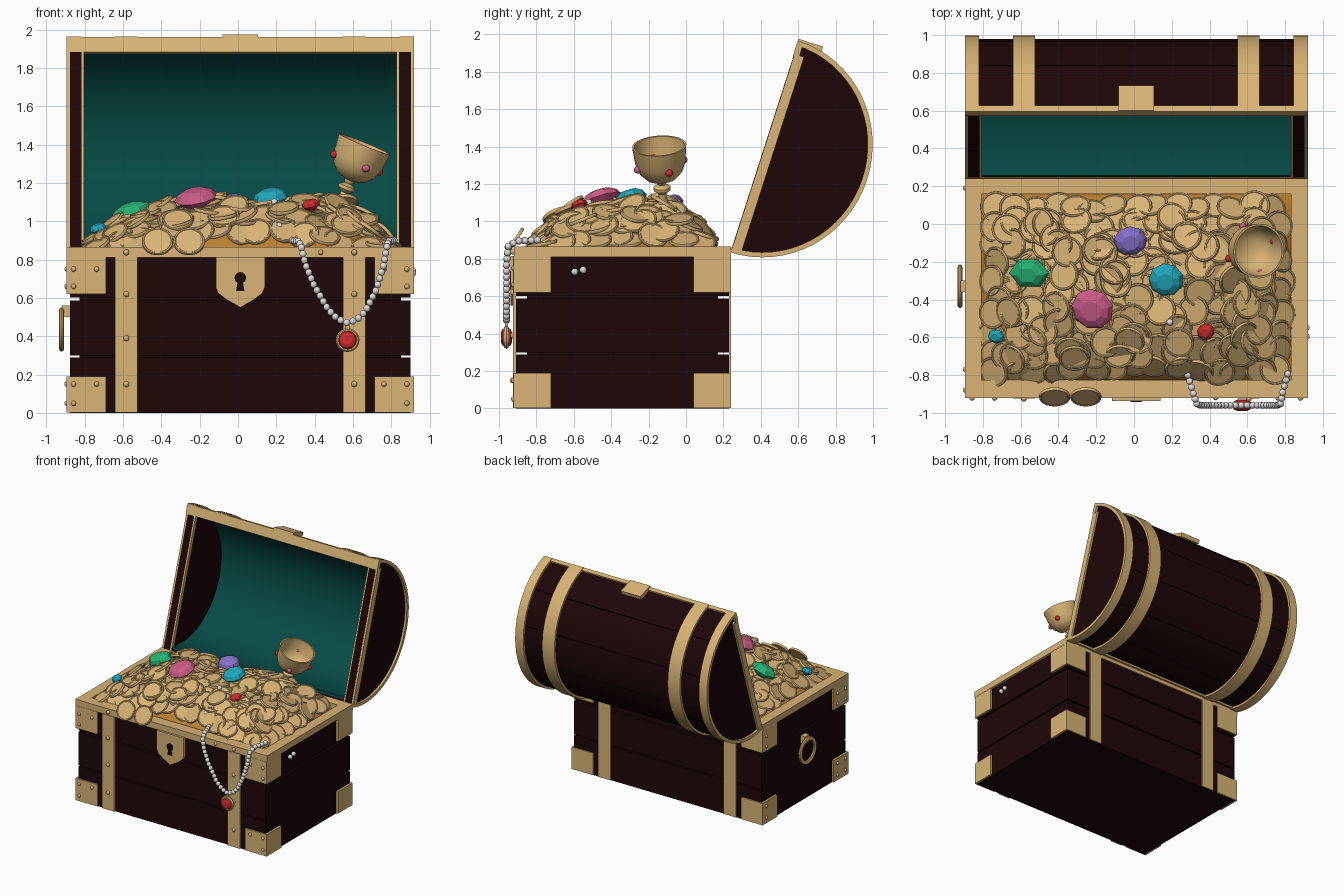
import bpy, bmesh, math, random
from mathutils import Matrix, Vector

if "Cube" in bpy.data.objects:
    bpy.data.objects.remove(bpy.data.objects["Cube"])

random.seed(7)
CX = 0.012                      # chest centre line
PI = math.pi


def mat(name, *rgb):
    m = bpy.data.materials.new(name)
    m.diffuse_color = (*rgb, 1)
    m.use_nodes = True
    m.node_tree.nodes["Principled BSDF"].inputs["Base Color"].default_value = m.diffuse_color
    return m


WOOD = mat("dark_wood", .0125, .0018, .0022)
GOLD = mat("gold", .69, .46, .18)
TEAL = mat("teal_lining", .002, .068, .059)
AMBER = mat("amber_gold", .50, .22, .03)
RED = mat("red_gem", .62, .025, .025)
PINK = mat("pink_gem", .62, .11, .25)
GREEN = mat("green_gem", .02, .45, .17)
CYAN = mat("cyan_gem", .015, .40, .52)
PURPLE = mat("purple_gem", .25, .17, .60)
WHITE = mat("pearl_white", .75, .74, .73)


def finish(name, bm, material, M=Matrix(), smooth=True):
    bmesh.ops.recalc_face_normals(bm, faces=bm.faces)
    me = bpy.data.meshes.new(name)
    bm.to_mesh(me)
    bm.free()
    me.materials.append(material)
    ob = bpy.data.objects.new(name, me)
    ob.matrix_world = M
    bpy.context.collection.objects.link(ob)
    if smooth:
        bpy.ops.object.select_all(action='DESELECT')
        ob.select_set(True)
        bpy.context.view_layer.objects.active = ob
        bpy.ops.object.shade_smooth_by_angle(angle=math.radians(35))
    return ob


def box(bm, x0, x1, y0, y1, z0, z1):
    M = Matrix.Translation(((x0 + x1) / 2, (y0 + y1) / 2, (z0 + z1) / 2))
    bmesh.ops.create_cube(bm, size=1, matrix=M @ Matrix.Diagonal((x1 - x0, y1 - y0, z1 - z0, 1)))


def prism(bm, outline, x0, x1):
    """Extrude a (y, z) outline along x."""
    a = [bm.verts.new((x0, y, z)) for y, z in outline]
    b = [bm.verts.new((x1, y, z)) for y, z in outline]
    bm.faces.new(a)
    bm.faces.new(b[::-1])
    for i in range(len(a)):
        j = (i + 1) % len(a)
        bm.faces.new((a[i], b[i], b[j], a[j]))


def arc(r, a0=0, a1=PI, n=32):
    return [(r * .97 * math.sin(a0 + (a1 - a0) * i / n), r * math.cos(a0 + (a1 - a0) * i / n))
            for i in range(n + 1)]


def arc_slab(bm, r0, r1, x0, x1, a0=0, a1=PI, n=32):
    prism(bm, arc(r1, a0, a1, n) + arc(r0, a0, a1, n)[::-1], x0, x1)


def lathe(bm, profile, n, M=Matrix()):
    rings = []
    for r, h in profile:
        k = n if r > 0 else 1
        rings.append([bm.verts.new(M @ Vector((r * math.cos(2 * PI * i / n), r * math.sin(2 * PI * i / n), h)))
                      for i in range(k)])
    for p, q in zip(rings, rings[1:]):
        for i in range(n):
            f = []
            for v in (p[i % len(p)], p[(i + 1) % len(p)], q[(i + 1) % len(q)], q[i % len(q)]):
                if v not in f:
                    f.append(v)
            bm.faces.new(f)


def ball(bm, p, r, u=10, v=7):
    bmesh.ops.create_uvsphere(bm, u_segments=u, v_segments=v, radius=r, matrix=Matrix.Translation(p))


# ---- chest body: stacked planks around a core
bm = bmesh.new()
box(bm, CX - .84, CX + .84, -.85, .17, .01, .80)
for z0, z1 in ((0, .288), (.300, .587), (.602, .812)):
    box(bm, CX - .888, CX + .888, -.91, .23, z0, z1)
finish("body_planks", bm, WOOD, smooth=False)

bm = bmesh.new()
for s in (-1, 1):
    box(bm, *sorted((CX + s * .82, CX + s * .908)), -.92, .24, .81, .865)
box(bm, CX - .82, CX + .82, -.92, -.825, .81, .865)
box(bm, CX - .82, CX + .82, .16, .24, .81, .865)
finish("body_rim", bm, GOLD, smooth=False)

bm = bmesh.new()
for s in (-1, 1):
    for z0, z1 in ((.003, .19), (.62, .812)):
        for y0, y1 in ((-.922, -.722), (.04, .24)):
            box(bm, *sorted((CX + s * .70, CX + s * .906)), y0, y1, z0, z1)
finish("corner_plates", bm, GOLD, smooth=False)

bm = bmesh.new()
for s in (-1, 1):
    for y0, y1 in ((-.925, -.909), (.229, .24)):
        box(bm, CX + s * .595 - .058, CX + s * .595 + .058, y0, y1, .003, .812)
finish("body_straps", bm, GOLD, smooth=False)

# ---- rivets on the straps and corner plates
bm = bmesh.new()
for s in (-1, 1):
    for z in (.15, .39, .62, .838):
        ball(bm, (CX + s * .595, -.925, z), .016)
    for x, z in ((.87, .75), (.75, .75), (.87, .66), (.75, .15), (.87, .15), (.87, .05)):
        ball(bm, (CX + s * x, -.922, z), .014)
    ball(bm, (CX + s * .42, -.92, .838), .014)
for z in (.05, .15, .66, .75):
    for y in (-.88, -.77, .19):
        ball(bm, (CX - .905, y, z), .014)
finish("rivets", bm, GOLD)

# ---- lock plate and keyhole
TURN = Matrix.Translation((CX, 0, 0)) @ Matrix.Rotation(PI / 2, 4, 'Z')
half = [(.128, .815), (.128, .655), (.115, .625), (.07, .59), (.03, .568)]
bm = bmesh.new()
prism(bm, half + [(0, .55)] + [(-a, b) for a, b in half[::-1]], -.938, -.91)
finish("lock_plate", bm, GOLD, TURN, False)
bm = bmesh.new()
hole = [(.03 * math.sin(a), .705 + .03 * math.cos(a)) for a in [math.radians(-150 + 20 * i) for i in range(16)]]
prism(bm, hole + [(.022, .635), (-.022, .635)], -.942, -.935)
finish("keyhole", bm, WOOD, TURN, False)

# ---- ring handle on the left side
bm = bmesh.new()
tube = [(.098 + .017 * math.cos(a), .014 * math.sin(a)) for a in [2 * PI * i / 10 for i in range(11)]]
lathe(bm, tube, 32, Matrix.Translation((-.921, -.33, .435)) @ Matrix.Rotation(PI / 2, 4, 'Y'))
bmesh.ops.remove_doubles(bm, verts=bm.verts, dist=1e-5)
box(bm, -.918, -.875, -.36, -.30, .50, .56)
finish("ring_handle", bm, GOLD)

# ---- open lid, built upright around its chord and then tipped back
LID = Matrix.Translation((CX, .42, 1.40)) @ Matrix.Rotation(-.311, 4, 'X')
bm = bmesh.new()
arc_slab(bm, .535, .552, -.828, .828)
finish("lid_lining", bm, TEAL, LID)
bm = bmesh.new()
for i in range(6):
    arc_slab(bm, .552, .575, -.88, .88, PI * i / 6 + .003, PI * (i + 1) / 6 - .003, 8)
finish("lid_planks", bm, WOOD, LID)
ends, bands, edges, rims = (bmesh.new() for _ in range(4))
for s in (-1, 1):
    prism(ends, arc(.572), *sorted((s * .828, s * .89)))
    arc_slab(bands, .567, .594, *sorted((s * .832, s * .908)))
    arc_slab(bands, .57, .594, s * .595 - .058, s * .595 + .058)
    box(edges, *sorted((s * .816, s * .829)), -.001, .03, -.57, .54)
    box(edges, *sorted((s * .889, s * .906)), .001, .055, -.585, .52)
box(rims, -.908, .908, -.004, .03, .508, .588)
box(rims, -.85, .85, -.002, .03, -.588, -.565)
finish("lid_ends", ends, WOOD, LID)
finish("lid_bands", bands, GOLD, LID)
finish("lid_edge_trim", edges, GOLD, LID, False)
finish("lid_rims", rims, GOLD, LID, False)
bm = bmesh.new()
box(bm, -.093, .093, -.004, .135, .57, .604)
finish("lid_latch", bm, GOLD, LID, False)


# ---- treasure mound
def height(x, y):
    X, Y = min(1, abs(x - CX) / .84), min(1, abs(y + .33) / .51)
    bump = .06 * math.exp(-((x - .5) ** 2 + (y + .14) ** 2) / .04)
    return .81 + .25 * ((1 - X ** 2.6) * (1 - Y ** 2.6)) ** .8 + bump


bm = bmesh.new()
bmesh.ops.create_grid(bm, x_segments=32, y_segments=20, size=1)
for v in bm.verts:
    v.co.x, v.co.y = CX + .825 * v.co.x, -.332 + .495 * v.co.y
    v.co.z = height(v.co.x, v.co.y)
finish("treasure_mound", bm, AMBER)

# ---- gems: name, material, x, y, z, radii, turn, side lean, sides
GEMS = (("purple_gem", PURPLE, -.02, -.09, 1.09, .09, .08, .2, 0, 9),
        ("green_gem", GREEN, -.555, -.26, 1.045, .112, .085, 0, -.3, 6),
        ("pink_gem", PINK, -.22, -.45, 1.12, .115, .11, -.5, -.2, 9),
        ("cyan_gem", CYAN, .17, -.295, 1.12, .095, .09, .3, -.15, 9),
        ("red_gem", RED, .38, -.57, 1.085, .05, .045, .6, -.2, 8),
        ("small_cyan_gem", CYAN, -.73, -.595, .96, .045, .04, 0, -.3, 8))

# ---- coins with a thin raised edge
COIN = [(0, -.006), (.070, -.006), (.073, -.009), (.080, -.009), (.082, -.006), (.082, .006),
        (.080, .009), (.073, .009), (.070, .006), (0, .006)]
bm = bmesh.new()


def coin(x, y, lift, wobble):
    near = min(math.hypot(x - g[2], y - g[3]) - g[5] for g in GEMS)
    if near < .06:              # keep coins from burying the gems
        lift, wobble = min(lift, .012), .1
    e = .03
    n = Vector((height(x - e, y) - height(x + e, y), height(x, y - e) - height(x, y + e), 2 * e))
    n.normalize()
    n.z = max(n.z, .6)
    n += Vector((random.uniform(-wobble, wobble), random.uniform(-wobble, wobble), 0))
    q = n.to_track_quat('Z', 'Y').to_matrix().to_4x4()
    lathe(bm, COIN, 22, Matrix.Translation((x, y, height(x, y) + lift)) @ q)


for i in range(15):
    for j in range(10):
        coin(-.735 + .1065 * i + random.uniform(-.025, .025),
             -.765 + .095 * j + random.uniform(-.025, .025), random.uniform(.012, .045), .3)
for i in range(85):
    coin(random.uniform(-.68, .70), random.uniform(-.72, .05), random.uniform(.035, .07), .42)
# two coins slipping over the front rim
for x in (-.42, -.255):
    lathe(bm, COIN, 22, Matrix.Translation((x, -.915, .895)) @ Matrix.Rotation(1.0, 4, 'X'))
finish("coins", bm, GOLD)

# ---- cut gems
CUT = [(0, -.55), (.75, -.2), (1, 0), (.82, .25), (.5, .38), (0, .38)]
for name, m, x, y, z, rx, ry, turn, lean, n in GEMS:
    bm = bmesh.new()
    M = (Matrix.Translation((x, y, z)) @ Matrix.Rotation(lean, 4, 'Y')
         @ Matrix.Rotation(.28, 4, 'X') @ Matrix.Rotation(turn, 4, 'Z'))
    lathe(bm, CUT, n, M @ Matrix.Diagonal((rx, ry, .12 if rx > .06 else .07, 1)))
    finish(name, bm, m, smooth=False)

# ---- tilted goblet with set stones
AXIS = Vector((.38, -.06, .92)).normalized()
BASE = Vector((.515, -.12, 1.05))
CUP = Matrix.Translation(BASE) @ AXIS.to_track_quat('Z', 'Y').to_matrix().to_4x4()
bm = bmesh.new()
lathe(bm, [(0, 0), (.10, 0), (.098, .015), (.06, .03), (.028, .055), (.02, .085), (.022, .11), (.045, .128),
           (.045, .145), (.02, .16), (.03, .18), (.08, .198), (.115, .235), (.134, .285), (.145, .383),
           (.134, .383), (.122, .285), (.10, .24), (.06, .215), (0, .208)], 32, CUP)
finish("goblet", bm, GOLD)
for name, m, spots in (("goblet_red_stones", RED, ((.51, -.18, 1.35), (.77, -.08, 1.26))),
                       ("goblet_pink_stones", PINK, ((.67, -.26, 1.28), (.58, -.01, 1.34)))):
    bm = bmesh.new()
    for p in spots:
        d = Vector(p) - BASE
        d = (d - AXIS * d.dot(AXIS)).normalized()
        ball(bm, BASE + AXIS * .275 + d * .134, .02, 12, 8)
    finish(name, bm, m)

# ---- pearl necklace hanging over the front, spaced evenly along a path
path = [Vector(p) for p in (
    (.285, -.80, .90), (.315, -.90, .895), (.33, -.95, .87), (.35, -.96, .78), (.395, -.96, .67), (.47, -.96, .54),
    (.52, -.96, .49), (.57, -.96, .47), (.62, -.96, .485), (.665, -.96, .53), (.72, -.96, .64),
    (.76, -.96, .77), (.778, -.95, .87), (.785, -.90, .895), (.815, -.79, .90))]
bm = bmesh.new()
left = 0
for a, b in zip(path, path[1:]):
    length = (b - a).length
    while left < length:
        ball(bm, a.lerp(b, left / length), .019)
        left += .034
    left -= length
for p in ((.19, -.52, 1.10), (.20, -.70, 1.0), (.215, -.74, .975), (.912, -.595, .73), (.912, -.55, .74)):
    ball(bm, p, .019)
finish("pearls", bm, WHITE)
FACE = Matrix.Translation((.572, -.96, .38)) @ Matrix.Rotation(PI / 2, 4, 'X')
bm = bmesh.new()
lathe(bm, [(0, -.012), (.055, -.012), (.062, 0), (.055, .012), (0, .012)], 24, FACE)
box(bm, .562, .582, -.968, -.952, .43, .46)
finish("pendant_setting", bm, GOLD)
for name, s in (("pendant_stone", 1), ("pendant_stone_back", -1)):
    bm = bmesh.new()
    lathe(bm, [(0, 0), (.05, .01 * s), (.043, .022 * s), (.025, .03 * s), (0, .03 * s)], 12, FACE)
    finish(name, bm, RED, smooth=False)
